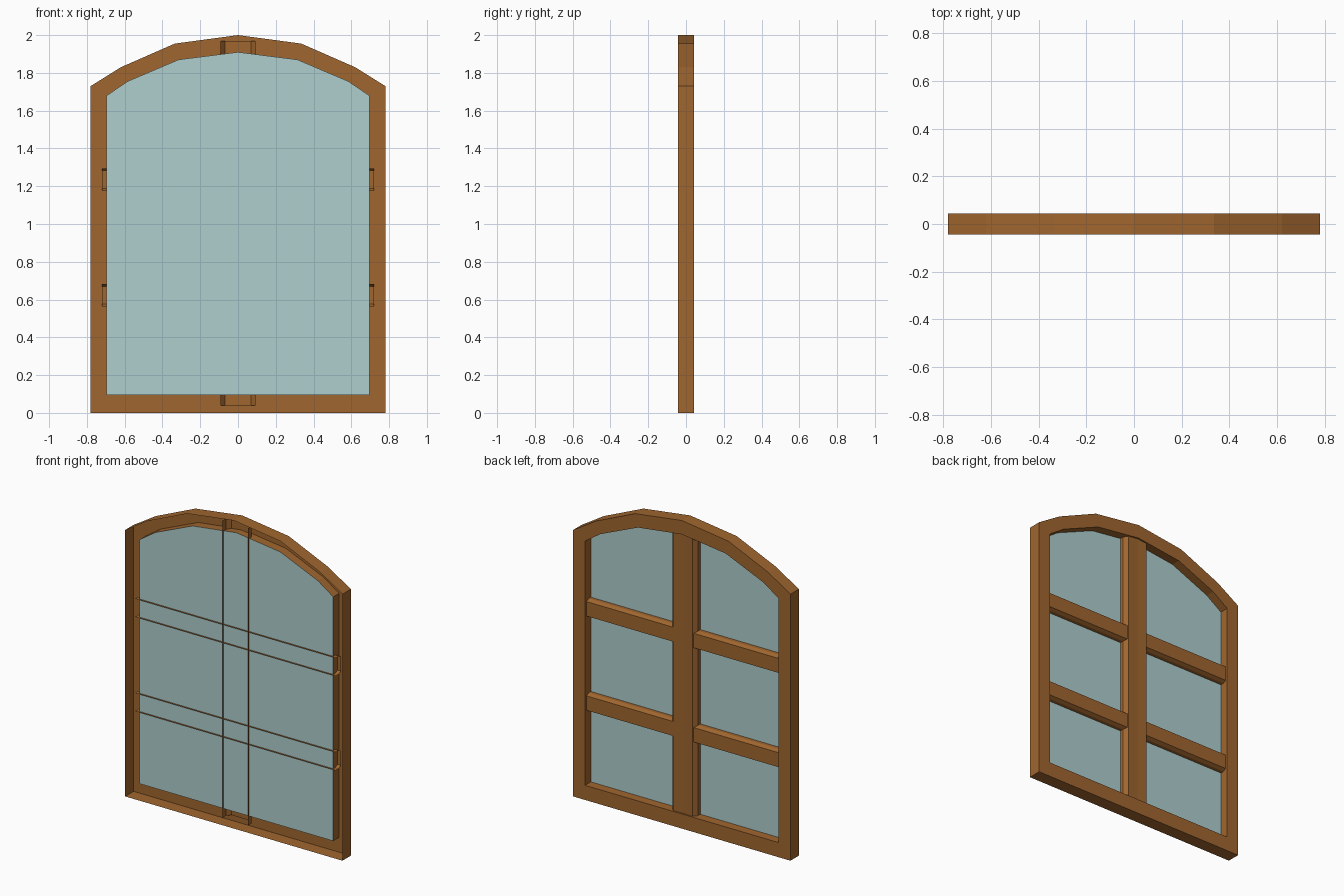
import bpy

if "Cube" in bpy.data.objects:
    bpy.data.objects.remove(bpy.data.objects["Cube"])

D = 0.043        # half depth of the frame
GLASS_Y = -0.016  # plane of the pane


def material(name, rgb):
    m = bpy.data.materials.new(name)
    m.diffuse_color = (*rgb, 1)
    m.use_nodes = True
    m.node_tree.nodes["Principled BSDF"].inputs["Base Color"].default_value = m.diffuse_color
    return m


wood = material("brown wood", (0.352, 0.133, 0.028))
pane = material("pale blue glass", (0.43, 0.62, 0.62))


def make(name, verts, faces, mat):
    me = bpy.data.meshes.new(name)
    me.from_pydata(verts, [], faces)
    me.materials.append(mat)
    ob = bpy.data.objects.new(name, me)
    bpy.context.collection.objects.link(ob)
    return ob


def outline(half):
    """Right half (bottom to crown) mirrored to a full loop, front-CCW."""
    return half + [(-x, z) for x, z in reversed(half) if x > 0]


outer = outline([(0.78, 0), (0.78, 1.73), (0.62, 1.83), (0.335, 1.955), (0, 2.0)])
inner = outline([(0.695, 0.095), (0.695, 1.68), (0.585, 1.755), (0.315, 1.87), (0, 1.91)])

# Frame: hollow casing open at the front (outer wall, back face, inner wall)
loops = [(outer, -D), (outer, D), (inner, D), (inner, GLASS_Y)]
n = len(outer)
verts = [(x, y, z) for loop, y in loops for x, z in loop]
faces = [(k * n + i, (k + 1) * n + i, (k + 1) * n + (i + 1) % n, k * n + (i + 1) % n)
         for k in range(3) for i in range(n)]
make("arched_frame", verts, faces, wood)

# Glass pane filling the opening
make("glass_pane", [(x, GLASS_Y, z) for x, z in inner], [tuple(range(n))], pane)


def bar(name, profile, start, end, place):
    """Open channel: profile of (across, y) swept from start to end."""
    m = len(profile)
    v = [place(u, y, t) for t in (start, end) for u, y in profile]
    f = [(i, i + 1, m + i + 1, m + i) for i in range(m - 1)]
    return make(name, v, f, wood)


# Upright bar, with bevelled back edges and a fine centre seam
upright = [(0.092, -0.03), (0.092, 0.008), (0.07, 0.034), (0, 0.032),
           (-0.07, 0.034), (-0.092, 0.008), (-0.092, -0.03)]
bar("upright_bar", upright, 0.04, 1.968, lambda u, y, t: (u, y, t))

# Two cross bars, slightly shallower than the upright
cross = [(0.059, -0.028), (0.059, 0.006), (0.047, 0.028),
         (-0.047, 0.028), (-0.059, 0.006), (-0.059, -0.028)]
for label, zc in (("lower", 0.623), ("upper", 1.235)):
    bar(label + "_cross_bar", cross, 0.72, -0.72,
        lambda u, y, t, zc=zc: (t, y, zc + u))
